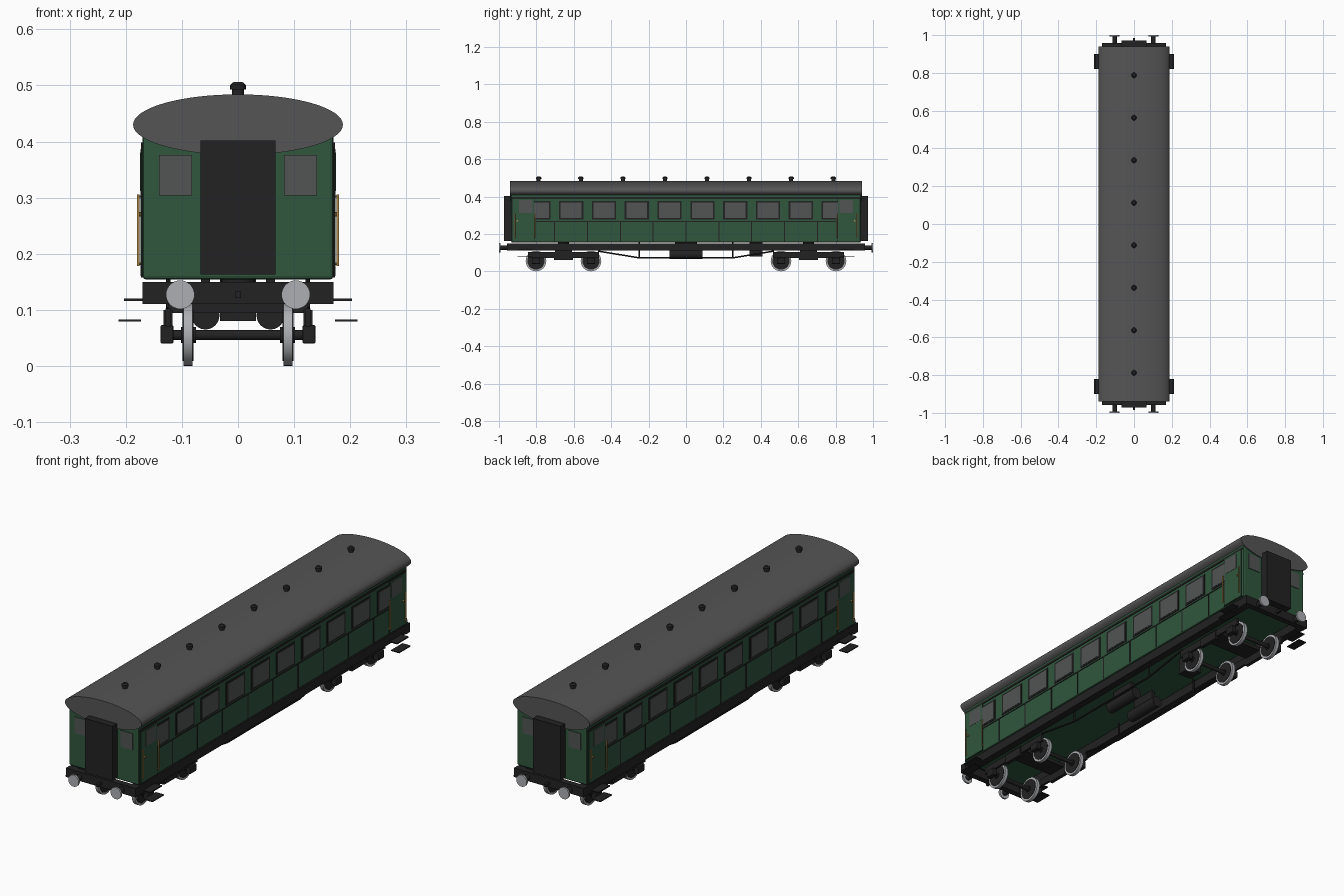
import bpy, bmesh, math
from mathutils import Vector

if "Cube" in bpy.data.objects:
    bpy.data.objects.remove(bpy.data.objects["Cube"])

def mat(name, c):
    m = bpy.data.materials.new(name)
    m.diffuse_color = (*c, 1)
    m.use_nodes = True
    m.node_tree.nodes["Principled BSDF"].inputs["Base Color"].default_value = m.diffuse_color
    return m

GREEN = mat("carriage green", (0.03, 0.095, 0.048))
ROOF = mat("roof grey", (0.09, 0.09, 0.09))
BLACK = mat("underframe black", (0.016, 0.016, 0.016))
GLASS = mat("window grey", (0.085, 0.09, 0.09))
STEEL = mat("steel", (0.42, 0.43, 0.45))
BRASS = mat("brass", (0.45, 0.27, 0.07))

def finish(bm, name, m):
    bmesh.ops.recalc_face_normals(bm, faces=bm.faces)
    me = bpy.data.meshes.new(name)
    bm.to_mesh(me)
    bm.free()
    me.materials.append(m)
    o = bpy.data.objects.new(name, me)
    bpy.context.collection.objects.link(o)
    return o

def box(name, x, y, z, m, bevel=0):
    bm = bmesh.new()
    bmesh.ops.create_cube(bm, size=1)
    for v in bm.verts:
        v.co = Vector([a + (b - a) * (t + 0.5) for (a, b), t in zip((x, y, z), v.co)])
    if bevel:
        bmesh.ops.bevel(bm, geom=bm.edges[:], offset=bevel, segments=2, affect='EDGES', profile=0.5)
    return finish(bm, name, m)

def rod(name, p, q, r, m, n=24, r2=None):
    p, q = Vector(p), Vector(q)
    bm = bmesh.new()
    bmesh.ops.create_cone(bm, cap_ends=True, segments=n, radius1=r,
                          radius2=r if r2 is None else r2, depth=(q - p).length)
    rot = (q - p).to_track_quat('Z', 'Y')
    for v in bm.verts:
        v.co = rot @ v.co + (p + q) / 2
    for f in bm.faces:
        f.smooth = len(f.verts) == 4
    for e in bm.edges:
        e.smooth = e.calc_face_angle(0) < 0.7
    return finish(bm, name, m)

def span(s, a, b):
    return tuple(sorted((s * a, s * b)))

# body shell and elliptical roof
box("body", (-0.17, 0.17), (-0.935, 0.935), (0.154, 0.415), GREEN, 0.006)
roof = rod("roof", (0, -0.94, 0), (0, 0.94, 0), 1, ROOF, 64)
for v in roof.data.vertices:
    v.co.x *= 0.187
    v.co.z = 0.43 + v.co.z * 0.054

# roof ventilators
for i in range(8):
    y = (i - 3.5) * 0.225
    rod("vent_stem", (0, y, 0.478), (0, y, 0.496), 0.0105, BLACK)
    rod("vent_cap", (0, y, 0.493), (0, y, 0.501), 0.014, BLACK)
    rod("vent_cap_top", (0, y, 0.501), (0, y, 0.506), 0.014, BLACK, r2=0.008)

P = 0.1755
for s in (-1, 1):
    # side windows
    for i in range(10):
        c = (i - 4.5) * P
        box("window_frame", span(s, 0.168, 0.1725), (c - 0.065, c + 0.065), (0.276, 0.376), BLACK)
        box("window_glass", span(s, 0.168, 0.1735), (c - 0.056, c + 0.056), (0.284, 0.368), GLASS)
    # beading lines
    for i in range(9):
        c = (i - 4) * P
        box("panel_strip", span(s, 0.168, 0.172), (c - 0.0025, c + 0.0025), (0.16, 0.267), BLACK)
    box("waist_strip", span(s, 0.168, 0.172), (-0.815, 0.815), (0.265, 0.27), BLACK)
    box("cornice", span(s, 0.168, 0.1725), (-0.93, 0.93), (0.388, 0.398), BLACK)
    # solebar and truss rod
    box("solebar", span(s, 0.135, 0.168), (-0.94, 0.94), (0.11, 0.15), BLACK)
    pts = [(-0.47, 0.108), (-0.25, 0.072), (0.25, 0.072), (0.47, 0.108)]
    for a, b in zip(pts, pts[1:]):
        rod("truss_rod", (s * 0.124, *a), (s * 0.124, *b), 0.004, BLACK, 8)
    for y in (-0.25, 0.25):
        rod("truss_post", (s * 0.124, y, 0.07), (s * 0.124, y, 0.154), 0.004, BLACK, 8)
    # underfloor tanks
    rod("tank", (s * 0.058, -0.087, 0.09), (s * 0.058, 0.087, 0.09), 0.025, BLACK)
    box("tank_hanger", span(s, 0.05, 0.066), (-0.06, 0.06), (0.1, 0.156), BLACK)
    for e in (-1, 1):
        # doors with rails and handles
        box("door", span(s, 0.168, 0.174), span(e, 0.813, 0.925), (0.16, 0.387), GREEN)
        box("door_edge", span(s, 0.168, 0.1725), span(e, 0.809, 0.928), (0.158, 0.388), BLACK)
        box("door_glass", span(s, 0.168, 0.175), span(e, 0.82, 0.893), (0.312, 0.38), GLASS)
        for y in (0.807, 0.915):
            rod("grab_rail", (s * 0.178, e * y, 0.178), (s * 0.178, e * y, 0.306), 0.0025, BRASS, 10)
            for z in (0.182, 0.302):
                rod("rail_bracket", (s * 0.168, e * y, z), (s * 0.178, e * y, z), 0.002, BRASS, 8)
        rod("door_handle", (s * 0.17, e * 0.902, 0.27), (s * 0.18, e * 0.902, 0.27), 0.004, BRASS, 10)
        # steps
        box("upper_step", span(s, 0.165, 0.203), span(e, 0.82, 0.9), (0.1155, 0.1205), BLACK)
        box("lower_step", span(s, 0.173, 0.213), span(e, 0.82, 0.9), (0.079, 0.083), BLACK)
        # end windows
        box("end_window", span(s, 0.082, 0.141), span(e, 0.93, 0.938), (0.304, 0.376), GLASS)
        # buffers
        x = s * 0.103
        rod("buffer_shank", (x, e * 0.95, 0.127), (x, e * 0.993, 0.127), 0.012, BLACK)
        rod("buffer_head", (x, e * 0.992, 0.127), (x, e * 1.0, 0.127), 0.0255, STEEL, 32)
        # bogie side frames
        c = e * 0.655
        box("bogie_frame", span(s, 0.119, 0.129), (c - 0.19, c + 0.19), (0.07, 0.102), BLACK)
        box("bogie_spring", span(s, 0.117, 0.133), (c - 0.05, c + 0.05), (0.06, 0.1), BLACK)
        for d in (-0.147, 0.147):
            y = c + d
            box("axle_box", span(s, 0.115, 0.138), (y - 0.022, y + 0.022), (0.04, 0.073), BLACK, 0.003)
            rod("wheel_tyre", (s * 0.081, y, 0.055), (s * 0.097, y, 0.055), 0.055, STEEL, 32)
            rod("wheel_disc", (s * 0.079, y, 0.055), (s * 0.0985, y, 0.055), 0.046, BLACK, 32)
            rod("wheel_hub", (s * 0.075, y, 0.055), (s * 0.102, y, 0.055), 0.014, BLACK)

for e in (-1, 1):
    # gangway, headstock and coupling
    box("gangway", (-0.067, 0.067), span(e, 0.93, 0.972), (0.163, 0.402), BLACK)
    box("headstock", (-0.17, 0.17), span(e, 0.93, 0.957), (0.11, 0.15), BLACK)
    box("coupling_hook", (-0.005, 0.005), span(e, 0.95, 0.985), (0.121, 0.133), BLACK)
    # bogie crossbeam, pivot and axles
    c = e * 0.655
    box("bogie_bolster", (-0.125, 0.125), (c - 0.045, c + 0.045), (0.094, 0.11), BLACK)
    rod("bogie_pivot", (0, c, 0.1), (0, c, 0.156), 0.03, BLACK)
    for d in (-0.147, 0.147):
        rod("axle", (-0.12, c + d, 0.055), (0.12, c + d, 0.055), 0.009, BLACK, 16)

# underfloor equipment box
box("equipment_box", (-0.032, 0.032), (0.34, 0.41), (0.08, 0.156), BLACK)
